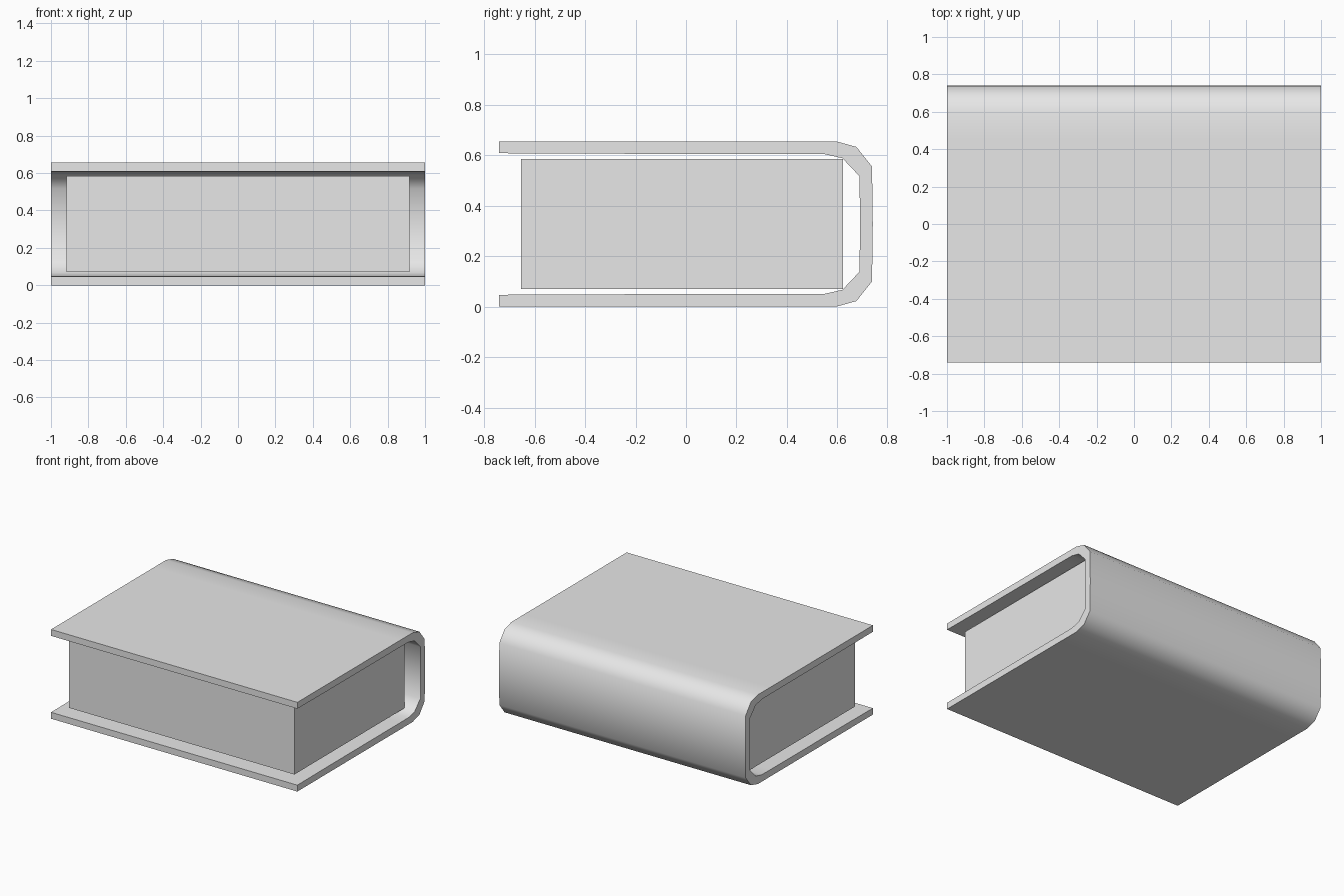
import bpy
import bmesh
from math import radians

cube = bpy.data.objects.get("Cube")
if cube:
    bpy.data.objects.remove(cube, do_unlink=True)

grey = bpy.data.materials.new("light_grey")
grey.use_nodes = True
colour = (0.8, 0.8, 0.8, 1)
grey.diffuse_color = colour
grey.node_tree.nodes["Principled BSDF"].inputs["Base Color"].default_value = colour

HEIGHT = 0.655


def finish(bm, name):
    bmesh.ops.recalc_face_normals(bm, faces=bm.faces)
    mesh = bpy.data.meshes.new(name)
    bm.to_mesh(mesh)
    bm.free()
    obj = bpy.data.objects.new(name, mesh)
    bpy.context.collection.objects.link(obj)
    mesh.materials.append(grey)
    return obj


# Wrap-around cover: outer and inner (y, z) points of the lower half
outer = [(-0.74, 0), (-0.4, 0), (0.45, 0), (0.595, 0), (0.675, 0.022), (0.737, 0.1)]
inner = [(-0.74, 0.047), (-0.4, 0.049), (0.45, 0.05), (0.55, 0.051), (0.62, 0.067), (0.687, 0.138)]


def mirrored(half, middle_y):
    return half + [(middle_y, HEIGHT / 2)] + [(y, HEIGHT - z) for y, z in reversed(half)]


outline = list(zip(mirrored(outer, 0.74), mirrored(inner, 0.69)))
bm = bmesh.new()
# Each rib holds four corners: outer right, outer left, inner left, inner right
ribs = []
for (oy, oz), (iy, iz) in outline:
    corners = [(-1, oy, oz), (1, oy, oz), (1, iy, iz), (-1, iy, iz)]
    ribs.append([bm.verts.new(c) for c in corners])
for a, b in zip(ribs, ribs[1:]):
    for i in range(4):
        j = (i + 1) % 4
        bm.faces.new((a[i], a[j], b[j], b[i]))
bm.faces.new(ribs[0])
bm.faces.new(ribs[-1])
cover = finish(bm, "cover")
bpy.ops.object.select_all(action='DESELECT')
cover.select_set(True)
bpy.context.view_layer.objects.active = cover
bpy.ops.object.shade_smooth_by_angle(angle=radians(60))

# Page block held inside the cover
bm = bmesh.new()
bmesh.ops.create_cube(bm, size=1)
bmesh.ops.scale(bm, vec=(1.832, 1.277, 0.515), verts=bm.verts)
bmesh.ops.translate(bm, vec=(0, -0.016, HEIGHT / 2), verts=bm.verts)
finish(bm, "page_block")
